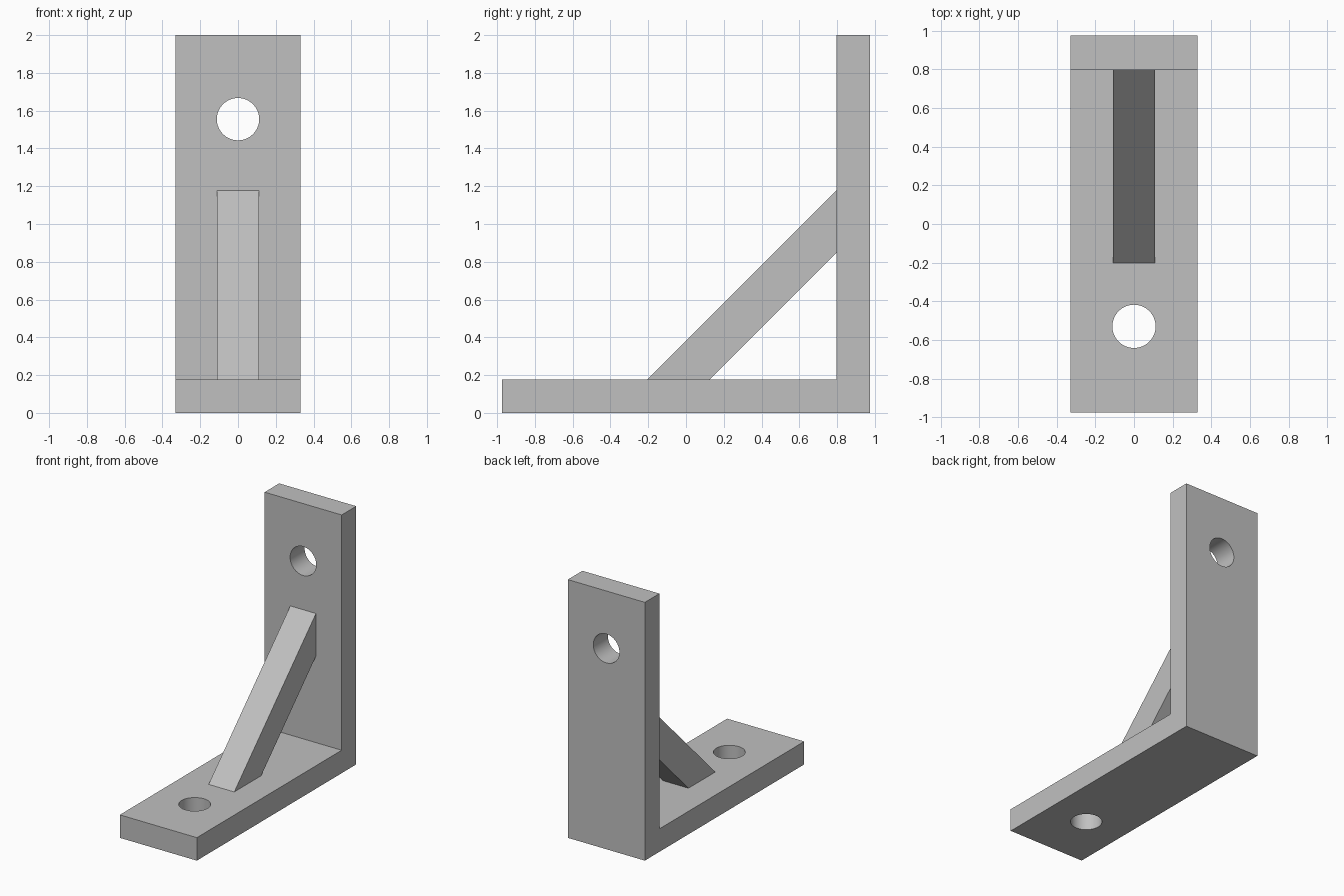
import bpy
import bmesh
import math

cube = bpy.data.objects.get("Cube")
if cube:
    bpy.data.objects.remove(cube, do_unlink=True)

HALF_WIDTH = 0.33
DEPTH = 0.975          # half of the bracket's length
THICK = 0.178
HEIGHT = 2.0
WALL = DEPTH - THICK   # front face of the upright
HOLE_RADIUS = 0.112

GREY = (0.53, 0.53, 0.53, 1.0)
metal = bpy.data.materials.new("plain grey")
metal.use_nodes = True
metal.diffuse_color = GREY
metal.node_tree.nodes["Principled BSDF"].inputs["Base Color"].default_value = GREY


def extrude_profile(name, profile, half_width):
    """Extrude a closed (y, z) outline across x."""
    bm = bmesh.new()
    face = bm.faces.new([bm.verts.new((-half_width, y, z)) for y, z in profile])
    result = bmesh.ops.extrude_face_region(bm, geom=[face])
    moved = [v for v in result["geom"] if isinstance(v, bmesh.types.BMVert)]
    bmesh.ops.translate(bm, verts=moved, vec=(2 * half_width, 0, 0))
    bmesh.ops.recalc_face_normals(bm, faces=bm.faces[:])
    mesh = bpy.data.meshes.new(name)
    bm.to_mesh(mesh)
    bm.free()
    mesh.materials.append(metal)
    obj = bpy.data.objects.new(name, mesh)
    bpy.context.collection.objects.link(obj)
    return obj


def drill(target, location, rotation):
    """Cut a round bolt hole through the target."""
    bpy.ops.mesh.primitive_cylinder_add(vertices=64, radius=HOLE_RADIUS, depth=THICK * 2,
                                        location=location, rotation=rotation)
    cutter = bpy.context.object
    cutter.name = "hole_cutter"
    cutter.hide_render = True
    cutter.data.materials.append(metal)
    mod = target.modifiers.new("bolt_hole", "BOOLEAN")
    mod.operation = "DIFFERENCE"
    mod.solver = "EXACT"
    mod.object = cutter
    bpy.ops.object.select_all(action="DESELECT")
    target.select_set(True)
    bpy.context.view_layer.objects.active = target
    bpy.ops.object.modifier_apply(modifier=mod.name)
    bpy.data.objects.remove(cutter, do_unlink=True)


# L-shaped bracket: base plate and upright in one piece
bracket = extrude_profile("bracket", [
    (-DEPTH, 0), (DEPTH, 0), (DEPTH, HEIGHT),
    (WALL, HEIGHT), (WALL, THICK), (-DEPTH, THICK)], HALF_WIDTH)

# Bolt holes in the base plate and the upright
drill(bracket, (0, -0.53, THICK / 2), (0, 0, 0))
drill(bracket, (0, WALL + THICK / 2, 1.555), (math.pi / 2, 0, 0))
bpy.ops.object.shade_smooth_by_angle(angle=math.radians(30))

# Diagonal brace at 45 degrees
RUN = 1.0
BRACE_CUT = 0.33
extrude_profile("diagonal_brace", [
    (WALL - RUN, THICK), (WALL - RUN + BRACE_CUT, THICK),
    (WALL, THICK + RUN - BRACE_CUT), (WALL, THICK + RUN)], 0.11)
